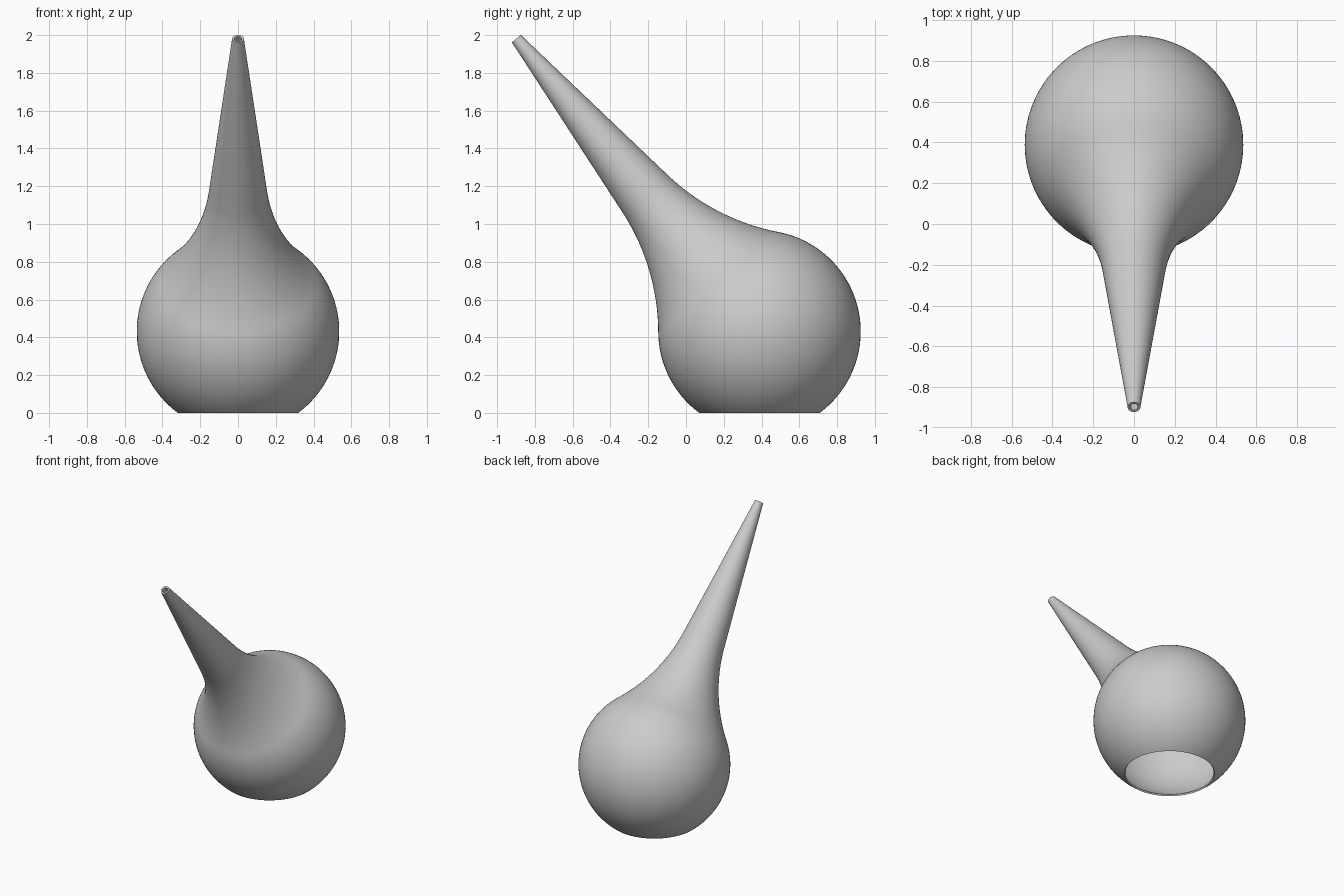
import bpy, bmesh
from math import sin, cos, atan2, hypot, pi, radians
from mathutils import Matrix, Vector

cube = bpy.data.objects.get("Cube")
if cube:
    bpy.data.objects.remove(cube, do_unlink=True)

RADIUS = 0.536                    # round body
CENTRE = Vector((0, 0.389, 0.431))
TILT = radians(39.7)              # spout leans to the front
WALL = 0.012
NECK = Vector((0.155, 0.95))      # (radius, distance along axis) where the cone starts
TIP = Vector((0.031, 2.015))

# Concave neck arc, tangent to both the cone and the sphere
along = (TIP - NECK).normalized()
normal = Vector((along.y, -along.x))
bend = (NECK.length_squared - RADIUS ** 2) / (2 * (RADIUS - NECK.dot(normal)))
pivot = NECK + normal * bend
join = atan2(pivot.x, pivot.y)    # polar angle where the sphere meets the neck

# Profile: sphere from the pole up to the neck, neck arc, then straight cone
profile = []
steps = 56
for i in range(steps + 1):
    a = pi + (join - pi) * i / steps
    profile.append((RADIUS * sin(a), RADIUS * cos(a)))
start = atan2(-pivot.y, -pivot.x)
end = atan2(-normal.y, -normal.x)
sweep = (end - start + pi) % (2 * pi) - pi
for i in range(1, 25):
    a = start + sweep * i / 24
    profile.append((pivot.x + bend * cos(a), pivot.y + bend * sin(a)))
for i in range(1, 9):
    p = NECK.lerp(TIP, i / 8)
    profile.append((p.x, p.y))

# Revolve, tilt, and cut the open foot flat
bm = bmesh.new()
verts = [bm.verts.new((max(r, 0), 0, s)) for r, s in profile]
edges = [bm.edges.new(pair) for pair in zip(verts, verts[1:])]
bmesh.ops.spin(bm, geom=verts + edges, cent=(0, 0, 0), axis=(0, 0, 1),
               angle=2 * pi, steps=96, use_merge=False)
bmesh.ops.remove_doubles(bm, verts=bm.verts[:], dist=0.0002)
bm.transform(Matrix.Translation(CENTRE) @ Matrix.Rotation(TILT, 4, 'X'))
bmesh.ops.bisect_plane(bm, geom=bm.verts[:] + bm.edges[:] + bm.faces[:], dist=1e-5,
                       plane_co=(0, 0, 0), plane_no=(0, 0, -1), clear_outer=True)

# Make every face point away from the axis
bmesh.ops.recalc_face_normals(bm, faces=bm.faces[:])
back = max(bm.faces, key=lambda f: f.calc_center_median().y)
if back.normal.y < 0:
    bmesh.ops.reverse_faces(bm, faces=bm.faces[:])

mesh = bpy.data.meshes.new("bulb_with_spout")
bm.to_mesh(mesh)
bm.free()
bulb = bpy.data.objects.new("bulb_with_spout", mesh)
bpy.context.collection.objects.link(bulb)

# Thin wall, open at the foot and the tip
shell = bulb.modifiers.new("wall", 'SOLIDIFY')
shell.thickness = WALL
shell.offset = -1

grey = bpy.data.materials.new("light_grey")
grey.use_nodes = True
colour = (0.6, 0.6, 0.6, 1)
grey.diffuse_color = colour
grey.node_tree.nodes["Principled BSDF"].inputs["Base Color"].default_value = colour
mesh.materials.append(grey)

bpy.ops.object.select_all(action='DESELECT')
bulb.select_set(True)
bpy.context.view_layer.objects.active = bulb
bpy.ops.object.modifier_apply(modifier="wall")
bpy.ops.object.shade_smooth_by_angle(angle=radians(35))
